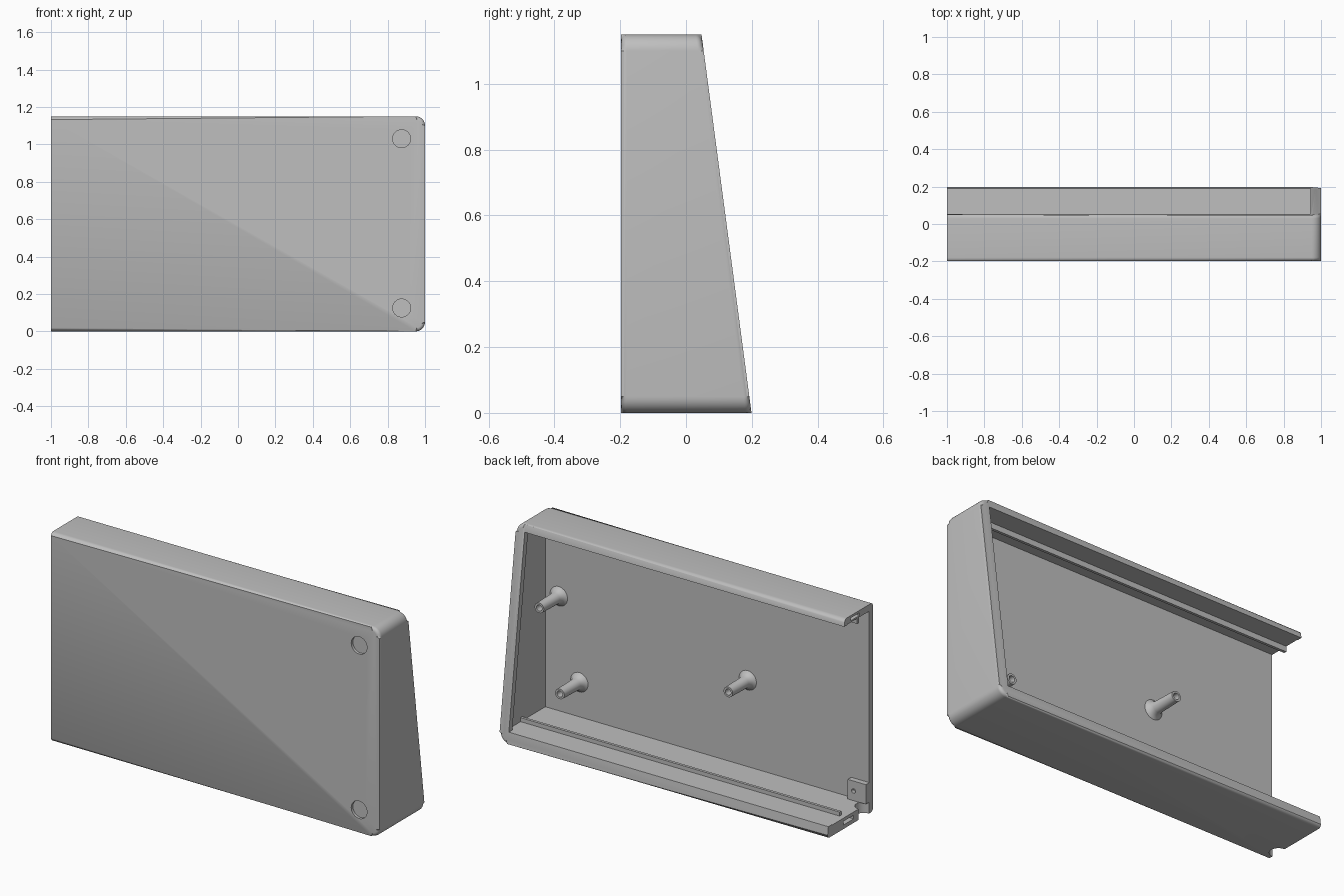
import bpy, bmesh
from math import pi, sin, cos
from mathutils import Matrix, Vector

cube = bpy.data.objects.get("Cube")
if cube:
    bpy.data.objects.remove(cube, do_unlink=True)

mat = bpy.data.materials.new("plain_grey")
mat.use_nodes = True
GREY = (0.52, 0.52, 0.52, 1)
mat.diffuse_color = GREY
mat.node_tree.nodes["Principled BSDF"].inputs["Base Color"].default_value = GREY

FRONT, HEIGHT, INNER = -0.197, 1.15, -0.165
FLOOR, CEILING = 0.06, 1.113


def slope(z):
    """Depth of the slanted open back at height z."""
    return 0.199 - 0.132 * z


def finish(bm, name):
    bmesh.ops.recalc_face_normals(bm, faces=bm.faces)
    mesh = bpy.data.meshes.new(name)
    bm.to_mesh(mesh)
    bm.free()
    mesh.materials.append(mat)
    obj = bpy.data.objects.new(name, mesh)
    bpy.context.collection.objects.link(obj)
    return obj


def loft(rings, closed_ends=True):
    """Bridge equal rings of points into a surface."""
    bm = bmesh.new()
    loops = [[bm.verts.new(p) for p in ring] for ring in rings]
    for a, b in zip(loops, loops[1:]):
        for i in range(len(a)):
            j = (i + 1) % len(a)
            bm.faces.new((a[i], a[j], b[j], b[i]))
    if closed_ends:
        bm.faces.new(loops[0])
        bm.faces.new(loops[-1])
    return bm


def prism(name, x0, x1, profile):
    """Extrude a (y, z) profile along x."""
    return finish(loft([[(x, y, z) for y, z in profile] for x in (x0, x1)]), name)


def box(name, x0, x1, y0, y1, z0, z1):
    return prism(name, x0, x1, [(y0, z0), (y1, z0), (y1, z1), (y0, z1)])


def cylinder(name, centre, r, depth, axis):
    bm = bmesh.new()
    turn = Vector((0, 0, 1)).rotation_difference(Vector(axis)).to_matrix().to_4x4()
    bmesh.ops.create_cone(bm, cap_ends=True, segments=32, radius1=r, radius2=r,
                          depth=depth, matrix=Matrix.Translation(centre) @ turn)
    return finish(bm, name)


def cut(target, cutter):
    mod = target.modifiers.new("cut", 'BOOLEAN')
    mod.operation, mod.solver, mod.object = 'DIFFERENCE', 'EXACT', cutter
    bpy.context.view_layer.objects.active = target
    bpy.ops.object.modifier_apply(modifier=mod.name)
    bpy.data.objects.remove(cutter, do_unlink=True)


def smooth(obj):
    bpy.ops.object.select_all(action='DESELECT')
    obj.select_set(True)
    bpy.context.view_layer.objects.active = obj
    bpy.ops.object.shade_smooth_by_angle(angle=pi / 6)


# Outer body: rounded at the closed end, slanted at the back
R = 0.05
outline = [(-1, HEIGHT), (-1, 0)]
for cz, start in ((R, -pi / 2), (HEIGHT - R, 0)):
    for i in range(9):
        a = start + i * pi / 16
        outline.append((1 - R + R * cos(a), cz + R * sin(a)))
bm = loft([[(x, FRONT, z) for x, z in outline],
           [(x, slope(z), z) for x, z in outline]])
rim = [e for e in bm.edges
       if any(len(f.verts) > 4 for f in e.link_faces)
       and not all(v.co.x < -0.99 for v in e.verts)]
bmesh.ops.bevel(bm, geom=rim, offset=0.018, segments=5, profile=0.5,
                affect='EDGES', clamp_overlap=False)
shell = finish(bm, "shell")

# Cavity, with a thicker lip around the open back
LIP = 0.03
cut(shell, prism("cavity_cutter", -1.2, 0.972, [
    (INNER, FLOOR), (slope(FLOOR) - LIP, FLOOR),
    (slope(CEILING) - LIP, CEILING), (INNER, CEILING)]))
cut(shell, box("lip_cutter", -1.3, 0.945, -0.1, 0.5, FLOOR + 0.003, CEILING - 0.003))

# Shallow round recesses on the front
for z in (0.125, 1.03):
    cut(shell, cylinder("recess_cutter", (0.875, FRONT, z), 0.048, 0.03, (0, 1, 0)))

# Slots in the open wall ends and the rounded cable notch
cut(shell, box("slot_cutter", -1.1, -0.95, -0.08, 0.0, 1.122, 1.137))
cut(shell, box("slot_cutter", -1.1, -0.95, -0.03, 0.06, 0.022, 0.042))
cut(shell, cylinder("notch_cutter", (-1, -0.118, 0.0), 0.045, 0.16, (0, 0, 1)))
smooth(shell)

# Guide ribs along the top and bottom walls
box("top_rib", -1, 0.972, -0.075, -0.06, 1.083, CEILING + 0.002)
box("bottom_rib", -0.97, 0.972, 0.035, 0.05, FLOOR - 0.004, 0.082)

# Mounting tab beside the notch
tab = box("mounting_tab", -1, -0.89, INNER - 0.004, -0.135, 0.062, 0.17)
cut(tab, cylinder("tab_hole_cutter", (-0.925, -0.135, 0.115), 0.012, 0.04, (0, 1, 0)))

# Hollow screw posts with flared bases
profile = [(0.056, INNER - 0.002), (0.044, -0.158), (0.036, -0.147), (0.031, -0.13),
           (0.028, 0.005), (0.017, 0.005), (0.017, -0.1), (0.001, -0.1)]
for i, (px, pz) in enumerate([(0.89, 0.69), (0.765, 0.25), (-0.26, 0.535)]):
    angles = [k * pi / 14 for k in range(28)]
    rings = [[(px + r * cos(a), y, pz + r * sin(a)) for a in angles] for r, y in profile]
    smooth(finish(loft(rings), f"screw_post_{i + 1}"))
